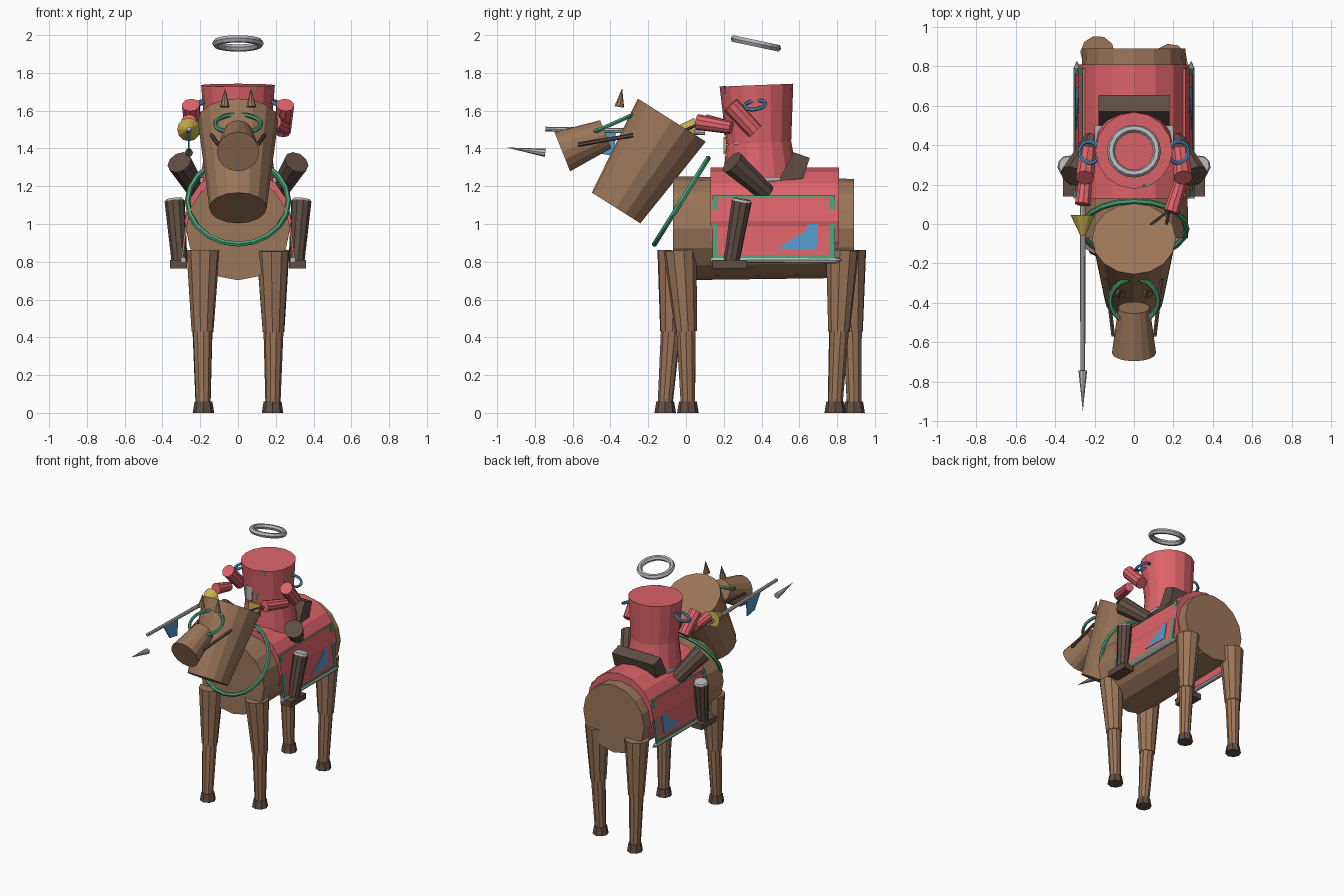
import bpy, bmesh, math
from mathutils import Vector

cube = bpy.data.objects.get("Cube")
if cube:
    bpy.data.objects.remove(cube, do_unlink=True)


def material(name, r, g, b):
    m = bpy.data.materials.new(name)
    m.use_nodes = True
    m.diffuse_color = (r, g, b, 1)
    m.node_tree.nodes["Principled BSDF"].inputs["Base Color"].default_value = (r, g, b, 1)
    return m


brown = material("horse brown", .33, .18, .10)
dark = material("dark leather", .115, .075, .058)
red = material("cloth red", .72, .125, .14)
green = material("trim green", .07, .36, .18)
blue = material("blue", .09, .32, .60)
steel = material("steel grey", .47, .47, .49)
gold = material("gold", .60, .46, .08)


def finish(name, bm, mat):
    bmesh.ops.recalc_face_normals(bm, faces=bm.faces)
    me = bpy.data.meshes.new(name)
    bm.to_mesh(me)
    bm.free()
    me.materials.append(mat)
    ob = bpy.data.objects.new(name, me)
    bpy.context.collection.objects.link(ob)
    return ob


def rod(name, a, b, r0, r1, mat, sides=12):
    """Tapered cylinder from point a to point b."""
    a, b = Vector(a), Vector(b)
    bm = bmesh.new()
    bmesh.ops.create_cone(bm, cap_ends=True, segments=sides, radius1=r0, radius2=r1,
                          depth=(b - a).length)
    turn = (b - a).to_track_quat('Z', 'Y')
    for v in bm.verts:
        v.co = turn @ v.co + (a + b) / 2
    return finish(name, bm, mat)


def ring(name, centre, radius, thick, tilt, mat):
    bpy.ops.mesh.primitive_torus_add(location=centre, rotation=tilt, major_radius=radius,
                                     minor_radius=thick, major_segments=20, minor_segments=6)
    ob = bpy.context.object
    ob.name = name
    ob.data.materials.append(mat)


def prism(name, outline, place, mat):
    """Solid from an outline, with place(u, v, side) giving the two skins."""
    bm = bmesh.new()
    skins = [[bm.verts.new(place(u, v, k)) for u, v in outline] for k in (0, 1)]
    for s in skins:
        bm.faces.new(s)
    for i in range(len(outline)):
        j = (i + 1) % len(outline)
        bm.faces.new((skins[0][i], skins[0][j], skins[1][j], skins[1][i]))
    return finish(name, bm, mat)


def rect(y0, y1, z0, z1):
    return [(y0, z0), (y1, z0), (y1, z1), (y0, z1)]


# Horse body, cloth over the back, neck and muzzle
rod("horse_body", (0, -.07, .977), (0, .89, .977), .275, .262, brown, 16)
rod("back_cloth", (0, .13, 1.015), (0, .81, 1.015), .283, .283, red, 16)
rod("horse_neck", (0, -.075, 1.55), (0, -.37, 1.085), .213, .152, brown, 16)
rod("horse_muzzle", (0, -.425, 1.475), (0, -.655, 1.383), .08, .112, brown, 16)

# Tack
ring("collar", (0, -.025, 1.12), .267, .015, (math.radians(58), 0, 0), green)
ring("bridle", (0, -.39, 1.53), .122, .012, (math.radians(24), 0, 0), green)

# Saddle
prism("saddle_cantle", [(.49, 1.23), (.62, 1.24), (.655, 1.35), (.57, 1.38)],
      lambda y, z, k: ((k * 2 - 1) * .18, y, z), dark)
prism("saddle_seat", [(.33, 1.22), (.5, 1.23), (.5, 1.25), (.33, 1.245)],
      lambda y, z, k: ((k * 2 - 1) * .2, y, z), steel)

# Rider torso
rod("rider_chest", (0, .385, 1.43), (0, .373, 1.735), .172, .195, red, 16)
rod("rider_skirt", (0, .395, 1.22), (0, .385, 1.43), .2, .172, red, 16)
ring("halo", (0, .37, 1.956), .117, .02, (math.radians(-12), 0, 0), steel)
prism("sash", [(.10, 1.73), (.05, 1.73), (-.04, 1.5), (.01, 1.48)],
      lambda x, z, k: (x, .197 - k * .008 + (1.73 - z) * .06 + x * x * 1.5, z), green)
prism("chest_plate", rect(-.07, -.02, 1.47, 1.58),
      lambda x, z, k: (x, .21 - k * .009, z), steel)
prism("buckle", rect(-.05, .05, 1.37, 1.46),
      lambda x, z, k: (x, .208 - k * .009, z), gold)

for side, s in (("left", 1), ("right", -1)):
    # Horse legs: hip, knee, ankle and hoof positions along y
    for end, top, knee, hoof in (("front", -.048 + s * .017, -.04 + s * .04, -.05 + s * .06),
                                 ("rear", .848 - s * .02, .845 - s * .035, .84 - s * .05)):
        part = f"{side}_{end}"
        rod(part + "_thigh", (s * .185, top, .86), (s * .188, knee, .43), .088, .058, brown, 10)
        rod(part + "_shank", (s * .188, knee, .44), (s * .185, hoof, .05), .053, .04, brown, 10)
        rod(part + "_hoof", (s * .183, hoof, 0), (s * .183, hoof, .06), .057, .047, dark, 8)

    # Ears and cheek straps
    rod(side + "_ear", (s * .07, -.353, 1.62), (s * .068, -.338, 1.72), .026, 0, brown, 8)
    rod(side + "_cheek_strap", (s * .105, -.57, 1.42), (s * .14, -.28, 1.47), .011, .011, dark, 6)

    # Side panel with green border, blue emblem and a rod along the hem
    def hang(lift):
        return lambda y, z, k: (s * (.25 + (1.15 - z) * .12 + lift + k * .008), y, z)
    prism(side + "_panel", rect(.14, .79, .81, 1.15), hang(0), red)
    for i, r in enumerate((rect(.14, .17, .81, 1.15), rect(.76, .79, .81, 1.15),
                           rect(.17, .76, .81, .835), rect(.17, .76, 1.143, 1.15))):
        prism(f"{side}_border_{i}", r, hang(.004), green)
    prism(side + "_emblem", [(.48, .87), (.69, .865), (.70, 1.02), (.645, 1.03),
                             (.64, .97), (.58, .93)], hang(.004), blue)
    rod(side + "_hem_rod", (s * .29, .13, .81), (s * .29, .79, .808), .016, .016, steel, 8)
    rod(side + "_hem_tip", (s * .29, .79, .808), (s * .29, .83, .808), .018, 0, steel, 8)

    # Rider leg, foot and stirrup
    rod(side + "_rider_thigh", (s * .31, .243, 1.327), (s * .21, .425, 1.165), .068, .05, dark, 10)
    rod(side + "_rider_shin", (s * .335, .295, 1.12), (s * .31, .24, .80), .054, .042, dark, 10)
    rod(side + "_knee_guard", (s * .336, .297, 1.132), (s * .335, .295, 1.12), .046, .054, steel, 10)
    prism(side + "_foot", rect(.14, .32, .765, .81),
          lambda y, z, k: (s * (.27 + k * .09), y, z), dark)

    # Arms and shoulder rings
    rod(side + "_upper_arm", (s * .25, .235, 1.63), (s * .235, .365, 1.49), .048, .045, red, 10)
    hand = (.19, .06, 1.54) if s > 0 else (-.26, .10, 1.54)
    rod(side + "_forearm", (s * .245, .24, 1.51), hand, .034, .042, red, 10)
    ring(side + "_shoulder_ring", (s * .225, .365, 1.63), .055, .01,
         (math.radians(8), s * math.radians(25), 0), blue)

# Reins held in the left hand
for i, x in enumerate((.16, .06)):
    rod(f"rein_{i}", (.18, .07, 1.53), (x, -.02, 1.49), .008, .008, dark, 6)

# Lance with guard, pennant and a loose point
rod("lance_guard", (-.26, .045, 1.50), (-.26, -.06, 1.50), .062, .012, gold, 12)
rod("lance_shaft", (-.26, .10, 1.485), (-.26, -.745, 1.503), .015, .012, steel, 8)
rod("lance_point", (-.26, -.745, 1.377), (-.26, -.95, 1.405), .022, 0, steel, 8)
prism("pennant", [(-.55, 1.5), (-.37, 1.5), (-.38, 1.36), (-.47, 1.375)],
      lambda y, z, k: (-.264 + k * .008, y, z), blue)
